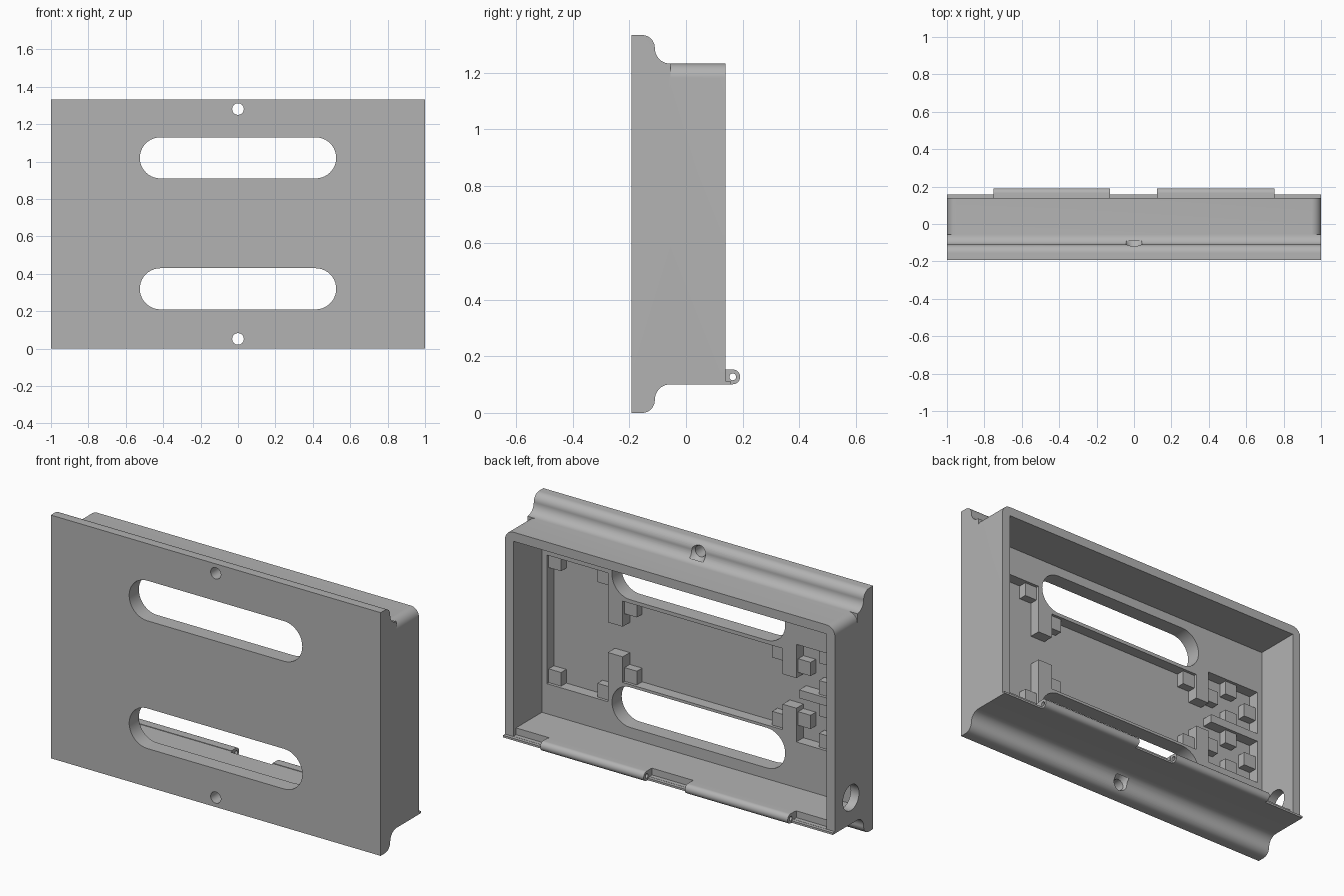
import bpy, bmesh
from math import cos, sin, pi, radians

if "Cube" in bpy.data.objects:
    bpy.data.objects.remove(bpy.data.objects["Cube"])

grey = bpy.data.materials.new("plain_grey")
grey.use_nodes = True
grey.diffuse_color = (0.45, 0.45, 0.45, 1)
grey.node_tree.nodes["Principled BSDF"].inputs["Base Color"].default_value = grey.diffuse_color


def arc(cx, cz, r, start, end, n=10):
    angles = [radians(start + (end - start) * i / n) for i in range(n + 1)]
    return [(cx + r * cos(a), cz + r * sin(a)) for a in angles]


def circle(cx, cz, r, n=32):
    return arc(cx, cz, r, 0, 360, n)[:-1]


def rect(u0, u1, v0, v1):
    return [(u0, v0), (u1, v0), (u1, v1), (u0, v1)]


def prism(name, points, axis, a, b, taper=1):
    """Extrude an outline along x (outline in y, z) or y (outline in x, z)."""
    bm = bmesh.new()
    cu = sum(p[0] for p in points) / len(points)
    cv = sum(p[1] for p in points) / len(points)

    def ring(depth, k):
        flat = [(cu + (u - cu) * k, cv + (v - cv) * k) for u, v in points]
        return [bm.verts.new((depth, u, v) if axis == "X" else (u, depth, v)) for u, v in flat]

    low, high = ring(a, 1), ring(b, taper)
    bm.faces.new(low)
    bm.faces.new(high)
    for i in range(len(low)):
        j = (i + 1) % len(low)
        bm.faces.new((low[i], low[j], high[j], high[i]))
    bmesh.ops.recalc_face_normals(bm, faces=bm.faces)
    mesh = bpy.data.meshes.new(name)
    bm.to_mesh(mesh)
    bm.free()
    mesh.materials.append(grey)
    obj = bpy.data.objects.new(name, mesh)
    bpy.context.collection.objects.link(obj)
    return obj


def combine(target, tool, operation):
    mod = target.modifiers.new("combine", "BOOLEAN")
    mod.operation, mod.object, mod.solver = operation, tool, "EXACT"
    bpy.context.view_layer.objects.active = target
    bpy.ops.object.modifier_apply(modifier=mod.name)
    bpy.data.objects.remove(tool)


FRONT, BACK, FLOOR, POCKET = -0.193, 0.139, -0.109, -0.17
LOW, HIGH, TOP = 0.101, 1.232, 1.333

# Housing shell with rounded top corners
outline = [(-1, LOW), (1, LOW)] + arc(0.95, HIGH - 0.05, 0.05, 0, 90) + arc(-0.95, HIGH - 0.05, 0.05, 90, 180)
case = prism("case", outline, "Y", FRONT, BACK)

# Front flange with a rounded lip and a hollow fillet, mirrored top to bottom
upper = [(FRONT, TOP)] + arc(-0.155, TOP - 0.045, 0.045, 90, 0)
upper += arc(-0.055, HIGH + 0.055, 0.055, 180, 270)
lower = [(y, TOP - z) for y, z in reversed(upper)]
combine(case, prism("flange", upper + lower, "X", -1, 1), "UNION")

# Main cavity
combine(case, prism("cavity", rect(-0.95, 0.95, 0.15, 1.182), "Y", FLOOR, 0.3), "DIFFERENCE")

# Clearance in the lower rim between the hinge barrels
for x0, x1 in ((-0.95, -0.75), (-0.125, 0.125), (0.75, 0.95)):
    combine(case, prism("gap", rect(0.115, 0.25, 0.113, 0.2), "X", x0, x1), "DIFFERENCE")

# Thin hinge strip and the two barrels
combine(case, prism("strip", rect(0.12, 0.157, LOW, 0.112), "X", -1, 1), "UNION")
barrel = [(0.125, 0.101)] + arc(0.165, 0.127, 0.026, -90, 90, 16) + [(0.125, 0.153)]
for x0, x1 in ((-0.75, -0.127), (0.123, 0.75)):
    combine(case, prism("barrel", barrel, "X", x0, x1), "UNION")
combine(case, prism("pin_bore", circle(0.165, 0.127, 0.012, 16), "X", -0.8, 0.8), "DIFFERENCE")

# Long slots through the front
for z in (0.32, 1.02):
    slot = arc(0.415, z, 0.11, -90, 90, 20) + arc(-0.415, z, 0.11, 90, 270, 20)
    combine(case, prism("slot", slot, "Y", -0.4, 0.05), "DIFFERENCE")

# Screw holes with countersinks behind
for z in (0.052, TOP - 0.052):
    combine(case, prism("screw_hole", circle(0, z, 0.031), "Y", -0.4, 0), "DIFFERENCE")
    combine(case, prism("countersink", circle(0, z, 0.031), "Y", -0.125, -0.09, 1.8), "DIFFERENCE")

# Cable hole in the right wall
combine(case, prism("cable_hole", circle(0, 0.245, 0.07), "X", -1.2, -0.9), "DIFFERENCE")

# Pockets sunk in the floor, and channels joining them
pockets = {
    "tall": (0.55, 0.92, 0.315, 1.02),
    "middle": (-0.51, 0.46, 0.445, 0.89),
    "upper": (-0.92, -0.593, 0.69, 0.935),
    "lower": (-0.92, -0.593, 0.4, 0.645),
}
channels = ((0.44, 0.57, 0.585, 0.75), (-0.61, -0.49, 0.585, 0.75))
for area in list(pockets.values()) + list(channels):
    combine(case, prism("pocket", rect(*area), "Y", POCKET, 0), "DIFFERENCE")

bpy.ops.object.select_all(action="DESELECT")
case.select_set(True)
bpy.context.view_layer.objects.active = case
bpy.ops.object.shade_smooth_by_angle(angle=radians(30))

# Support tabs: at the corners of large pockets, mid-edge in small ones
SIZE = 0.075
for name, (x0, x1, z0, z1) in pockets.items():
    xm, zm = (x0 + x1 - SIZE) / 2, (z0 + z1 - SIZE) / 2
    if name in ("tall", "middle"):
        spots = [(x, z) for x in (x0, x1 - SIZE) for z in (z0, z1 - SIZE)]
    else:
        spots = [(x0, zm), (x1 - SIZE, zm), (xm, z0), (xm, z1 - SIZE)]
    for i, (x, z) in enumerate(spots):
        prism(f"{name}_pocket_tab_{i + 1}", rect(x, x + SIZE, z, z + SIZE), "Y", POCKET - 0.005, -0.125)
